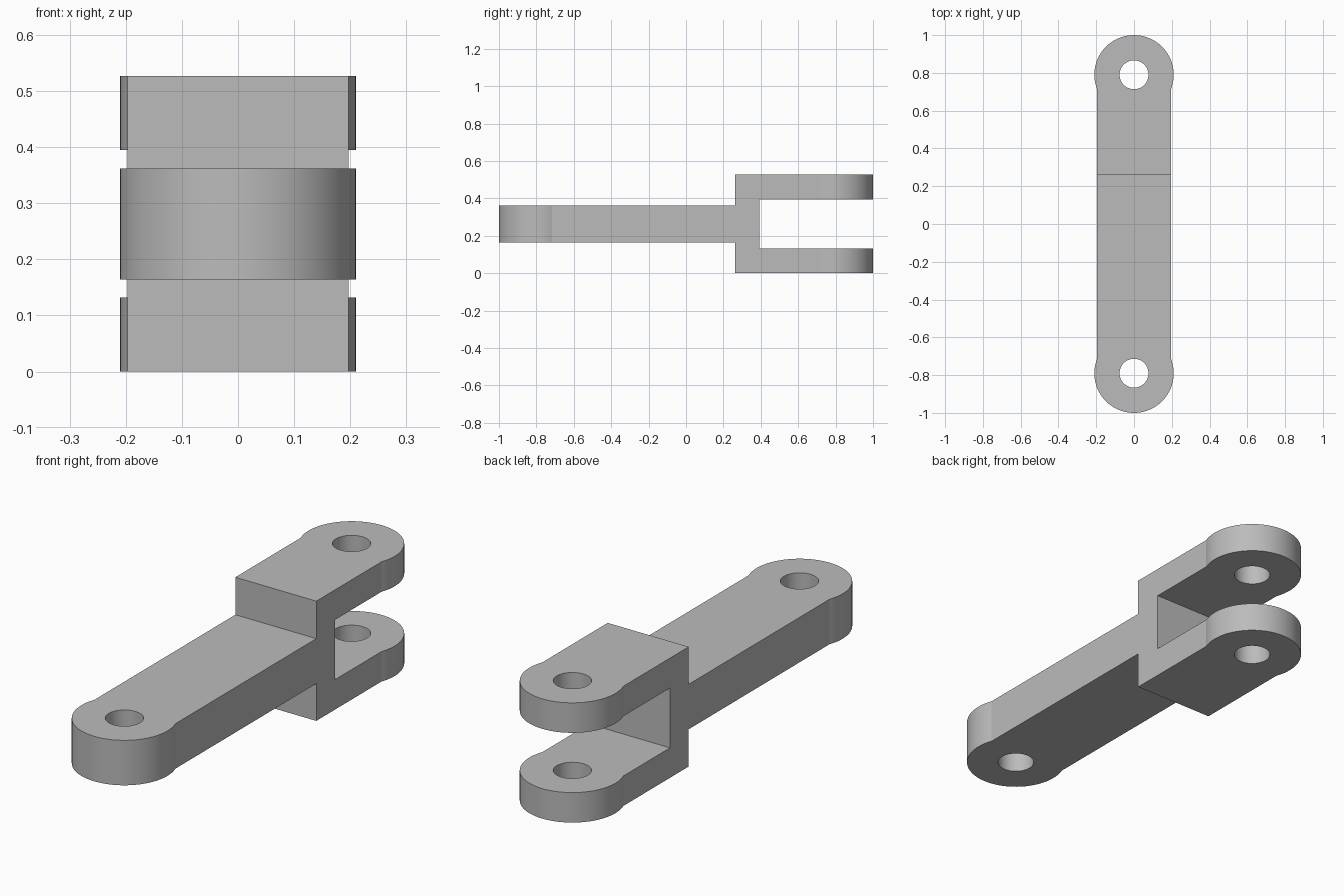
import bpy, bmesh, math
from mathutils import Vector

if "Cube" in bpy.data.objects:
    bpy.data.objects.remove(bpy.data.objects["Cube"], do_unlink=True)

HALF_WIDTH, BOSS_R, HOLE_R, PIN_Y = 0.197, 0.21, 0.0765, 0.79

grey = bpy.data.materials.new("plain grey")
grey.use_nodes = True
colour = (0.5, 0.5, 0.5, 1)
grey.diffuse_color = colour
grey.node_tree.nodes["Principled BSDF"].inputs["Base Color"].default_value = colour


def prism(name, points, depth):
    """Extrude a closed outline along a vector."""
    bm = bmesh.new()
    face = bm.faces.new([bm.verts.new(p) for p in points])
    ext = bmesh.ops.extrude_face_region(bm, geom=[face])
    moved = [v for v in ext["geom"] if isinstance(v, bmesh.types.BMVert)]
    bmesh.ops.translate(bm, verts=moved, vec=Vector(depth))
    bmesh.ops.recalc_face_normals(bm, faces=bm.faces)
    mesh = bpy.data.meshes.new(name)
    bm.to_mesh(mesh)
    bm.free()
    mesh.materials.append(grey)
    obj = bpy.data.objects.new(name, mesh)
    bpy.context.collection.objects.link(obj)
    return obj


def arc(cy, radius, start, end, steps):
    angles = [start + (end - start) * i / steps for i in range(steps + 1)]
    return [(radius * math.cos(a), cy + radius * math.sin(a), -0.2) for a in angles]


def carve(target, cutter, operation):
    mod = target.modifiers.new(cutter.name, "BOOLEAN")
    mod.object, mod.operation, mod.solver = cutter, operation, "EXACT"
    bpy.context.view_layer.objects.active = target
    bpy.ops.object.modifier_apply(modifier=mod.name)
    bpy.data.objects.remove(cutter, do_unlink=True)


# Side profile: a tongue at the front, a two-pronged fork at the back
side = [(-1.2, 0.164), (0.263, 0.164), (0.263, 0), (1.2, 0), (1.2, 0.132),
        (0.393, 0.132), (0.393, 0.395), (1.2, 0.395), (1.2, 0.527),
        (0.263, 0.527), (0.263, 0.362), (-1.2, 0.362)]
link = prism("fork_link", [(-0.4, y, z) for y, z in side], (0.8, 0, 0))

# Plan outline: straight bar with slightly wider round bosses at both ends
a = math.acos(HALF_WIDTH / BOSS_R)
back = arc(PIN_Y, BOSS_R, -a, math.pi + a, 64)
outline = prism("plan_outline", back + [(-x, -y, z) for x, y, z in back], (0, 0, 1))
carve(link, outline, "INTERSECT")

# Pin holes
for y in (-PIN_Y, PIN_Y):
    ring = arc(y, HOLE_R, 0, math.tau, 48)[:-1]
    carve(link, prism("pin_hole", ring, (0, 0, 1)), "DIFFERENCE")

# Smooth curved walls, crisp edges
bpy.ops.object.select_all(action="DESELECT")
link.select_set(True)
bpy.context.view_layer.objects.active = link
bpy.ops.object.shade_smooth_by_angle(angle=math.radians(15))
